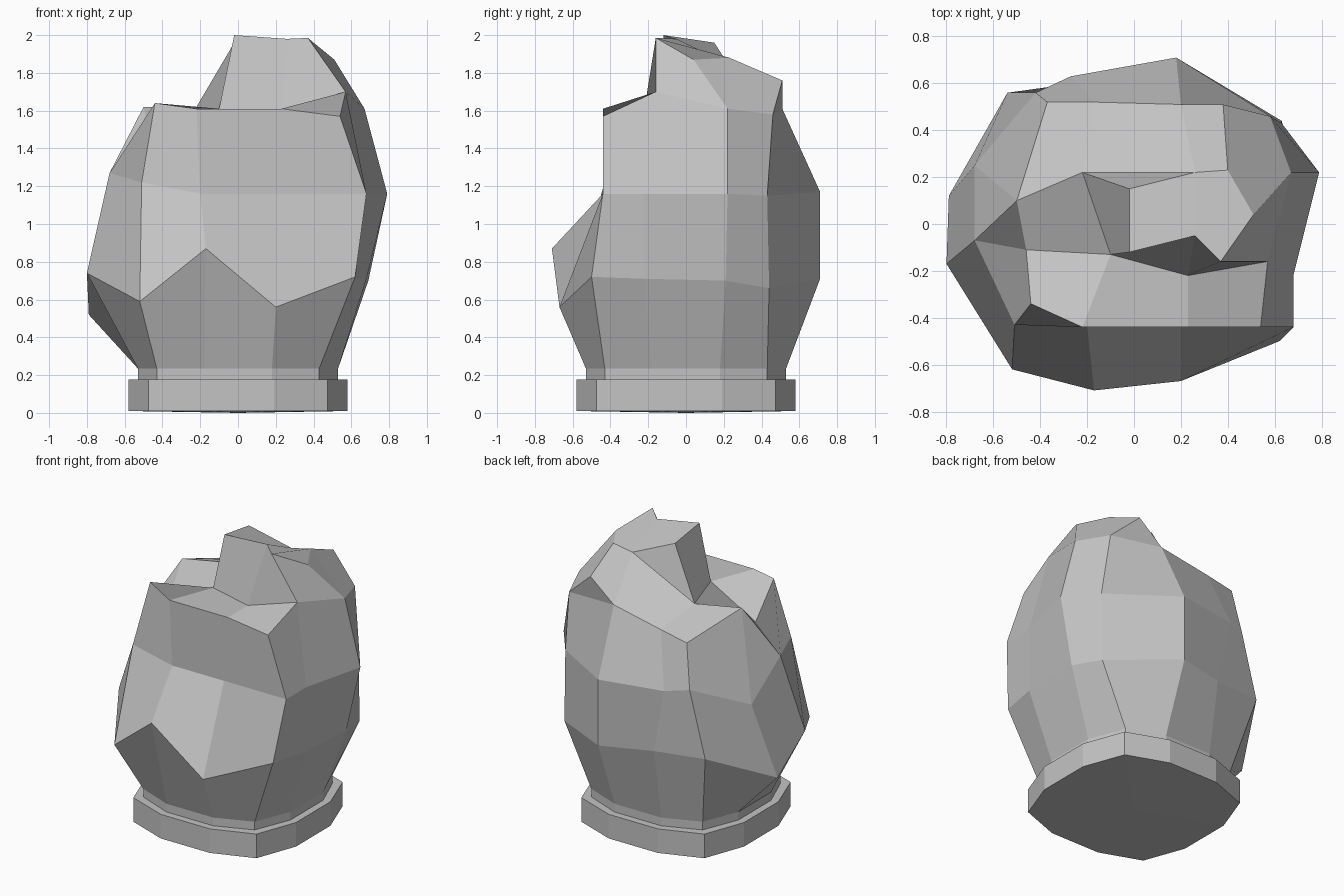
import bpy, bmesh

default_cube = bpy.data.objects.get("Cube")
if default_cube:
    bpy.data.objects.remove(default_cube, do_unlink=True)

# One plain stone colour
stone = bpy.data.materials.new("stone grey")
stone.use_nodes = True
grey = (0.55, 0.55, 0.55, 1)
stone.diffuse_color = grey
stone.node_tree.nodes["Principled BSDF"].inputs["Base Color"].default_value = grey


def make_object(name, bm):
    """Turn a bmesh into a flat shaded stone object."""
    bmesh.ops.recalc_face_normals(bm, faces=bm.faces)
    mesh = bpy.data.meshes.new(name)
    bm.to_mesh(mesh)
    bm.free()
    mesh.materials.append(stone)
    obj = bpy.data.objects.new(name, mesh)
    bpy.context.collection.objects.link(obj)


def round_section(bm, side, corner, third, z):
    """Ring of twelve points: four corners and two points on every side."""
    points = []
    x, y = 1, 0
    for quarter in range(4):
        # outward axis (x, y), sideways axis (-y, x)
        for out, along in ((side, -third), (side, third), (corner, corner)):
            points.append(bm.verts.new((x * out - y * along, y * out + x * along, z)))
        x, y = -y, x
    return points


def bridge(bm, lower, upper):
    """Join two rings with a band of faces."""
    count = len(lower)
    for i in range(count):
        j = (i + 1) % count
        bm.faces.new((lower[i], lower[j], upper[j], upper[i]))


# Plinth: low disc with a flat lip and a very shallow domed underside
bm = bmesh.new()
bottom = round_section(bm, 0.58, 0.475, 0.19, 0.01)
top = round_section(bm, 0.58, 0.475, 0.19, 0.178)
bridge(bm, bottom, top)
underside = bm.faces.new(bottom[::-1])
underside.normal_update()
bmesh.ops.poke(bm, faces=[underside], offset=0.01)
bm.faces.new(top)
make_object("plinth", bm)

# Boulder ribs, counter-clockwise from the left side: belly, waist, shoulder
ribs = {
    "left_front": [(.68, -.22, .71), (.68, -.22, 1.16), (.57, -.16, 1.7)],
    "left_back": [(.69, .21, .7), (.79, .22, 1.16), (.67, .22, 1.61)],
    "back_left_corner": [(.63, .44, .66), (.63, .43, 1.15), (.58, .46, 1.58)],
    "back_left": [(.18, .71, .71), (.18, .71, 1.17), (.2, .51, 1.61)],
    "back_right": [(-.18, .61, .73), (-.27, .63, 1.18), (-.17, .52, 1.54)],
    "back_right_corner": [(-.54, .56, .75), (-.42, .56, 1.2), (-.37, .52, 1.5)],
    "right_back": [(-.79, .12, .52), (-.68, .25, 1.05), (-.5, .1, 1.62)],
    "right_front": [(-.8, -.17, .74), (-.68, -.07, 1.27), (-.46, -.11, 1.43)],
    "front_right_corner": [(-.52, -.62, .59), (-.51, -.43, 1.22), (-.44, -.34, 1.64)],
    "front_right": [(-.17, -.71, .87), (-.2, -.44, 1.16), (-.22, -.44, 1.61)],
    "front_left": [(.2, -.67, .56), (.2, -.44, 1.16), (.23, -.44, 1.61)],
    "front_left_corner": [(.62, -.5, .72), (.68, -.44, 1.16), (.54, -.44, 1.57)],
}

# Points of the broken crown
crown = {
    "foot_right": (-.1, -.13, 1.61),
    "foot_left": (.23, -.22, 1.61),
    "foot_back": (-.22, .22, 1.62),
    "peak": (-.02, -.12, 2),
    "notch": (.26, -.05, 1.98),
    "tip_left": (.37, -.16, 1.985),
    "slope_left": (.51, .04, 1.87),
    "slope_back": (.4, .23, 1.88),
    "ridge_back": (.26, .22, 1.85),
    "peak_back": (-.02, .15, 1.96),
    "spur": (.38, .51, 1.76),
}

# Faces of the crown, named by their corner points
crown_faces = [
    # ledge around the spire
    ("front_right_corner", "front_right", "foot_right", "right_front"),
    ("front_right", "front_left", "foot_left", "foot_right"),
    ("front_left", "front_left_corner", "left_front", "foot_left"),
    ("right_front", "foot_right", "foot_back", "right_back"),
    ("right_back", "foot_back", "back_right", "back_right_corner"),
    # back slope and spur
    ("foot_back", "ridge_back", "back_left", "back_right"),
    ("ridge_back", "slope_back", "spur", "back_left"),
    ("back_left", "spur", "back_left_corner"),
    ("back_left_corner", "spur", "slope_back", "left_back"),
    # spire walls
    ("left_back", "slope_back", "slope_left"),
    ("left_back", "slope_left", "tip_left", "left_front"),
    ("foot_left", "left_front", "tip_left", "notch"),
    ("foot_right", "foot_left", "notch", "peak"),
    ("foot_right", "peak", "peak_back", "foot_back"),
    ("foot_back", "peak_back", "ridge_back"),
    # spire top
    ("peak", "notch", "ridge_back", "peak_back"),
    ("notch", "tip_left", "slope_left", "slope_back", "ridge_back"),
]

# Boulder: neck, three uneven bands, crown
bm = bmesh.new()
neck_bottom = round_section(bm, 0.53, 0.43, 0.18, 0.17)
neck_top = round_section(bm, 0.53, 0.43, 0.18, 0.235)
rings = [neck_bottom, neck_top]
for level in range(3):
    rings.append([bm.verts.new(rib[level]) for rib in ribs.values()])
for lower, upper in zip(rings, rings[1:]):
    bridge(bm, lower, upper)
bm.faces.new(neck_bottom)

waist = dict(zip(ribs, rings[-2]))
points = dict(zip(ribs, rings[-1]))
points.update({name: bm.verts.new(co) for name, co in crown.items()})
for corners in crown_faces:
    bm.faces.new([points[name] for name in corners])

# Crease across the right shoulder
bmesh.ops.connect_verts(bm, verts=[waist["right_front"], points["right_back"]])
make_object("boulder", bm)
